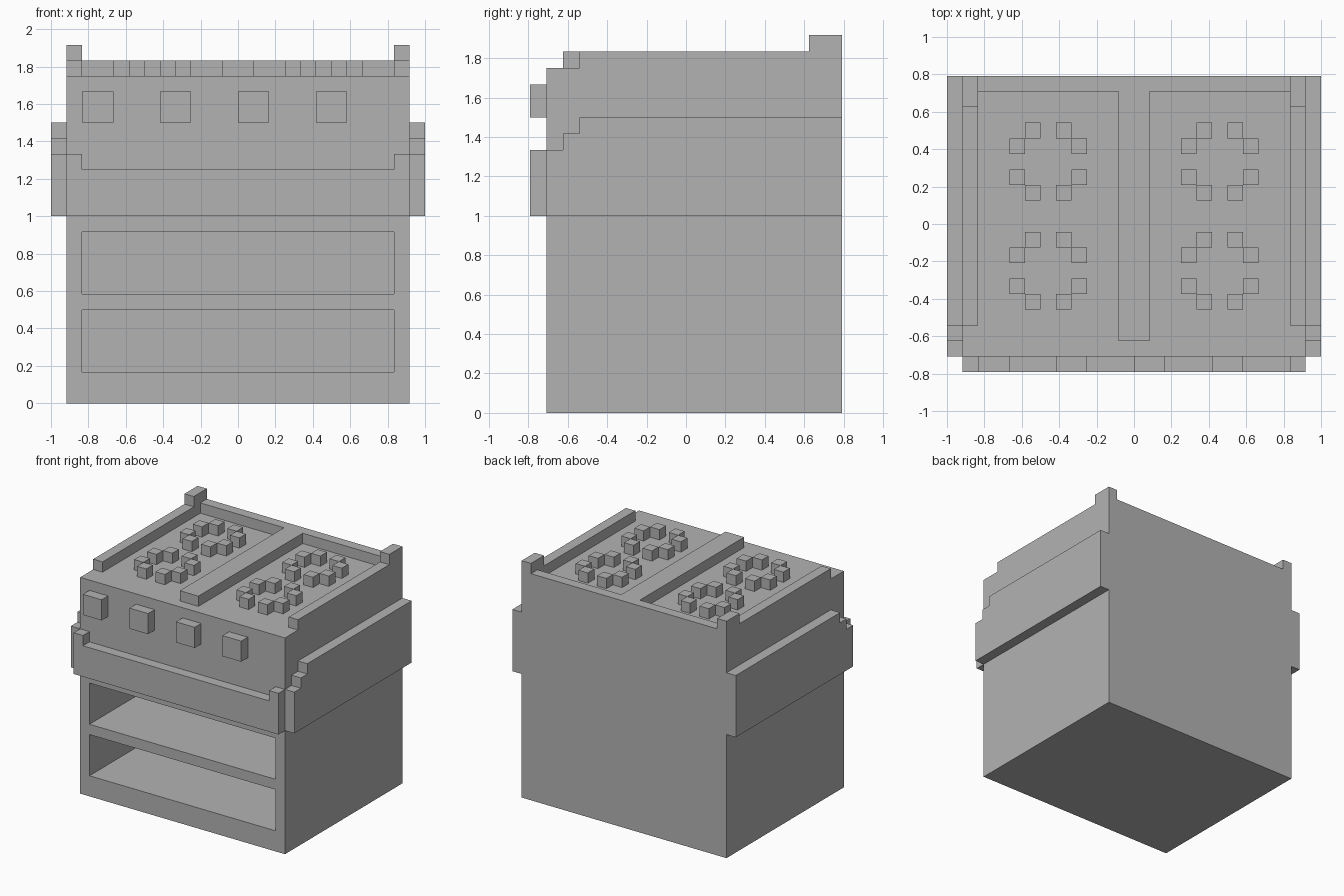
import bpy
import bmesh
from mathutils import Vector

U = 1 / 12  # one block of the grid

default = bpy.data.objects.get("Cube")
if default:
    bpy.data.objects.remove(default, do_unlink=True)

GREY = (0.45, 0.45, 0.45, 1)
grey = bpy.data.materials.new("plain_grey")
grey.use_nodes = True
grey.diffuse_color = GREY
grey.node_tree.nodes["Principled BSDF"].inputs["Base Color"].default_value = GREY


def finish(name, bm):
    bmesh.ops.recalc_face_normals(bm, faces=bm.faces[:])
    mesh = bpy.data.meshes.new(name)
    bm.to_mesh(mesh)
    bm.free()
    mesh.materials.append(grey)
    obj = bpy.data.objects.new(name, mesh)
    bpy.context.collection.objects.link(obj)
    return obj


def box(name, x, y, z):
    """Box from (low, high) block ranges on each axis."""
    bm = bmesh.new()
    bmesh.ops.create_cube(bm, size=1)
    for v in bm.verts:
        v.co = Vector([U * (r[0] if c < 0 else r[1]) for c, r in zip(v.co, (x, y, z))])
    return finish(name, bm)


def extrude(name, points, depth):
    """Extrude a flat outline, given in blocks, along a vector."""
    bm = bmesh.new()
    face = bm.faces.new([bm.verts.new(Vector(p) * U) for p in points])
    new = bmesh.ops.extrude_face_region(bm, geom=[face])["geom"]
    moved = [g for g in new if isinstance(g, bmesh.types.BMVert)]
    bmesh.ops.translate(bm, vec=Vector(depth) * U, verts=moved)
    return finish(name, bm)


FRONT, BACK = -8.5, 9.5

# Cabinet with two open oven compartments
cabinet = box("cabinet", (-11, 11), (FRONT, BACK), (0, 21))
for low in (2, 7):
    cutter = box("compartment_cutter", (-10, 10), (FRONT - 1, BACK - 1), (low, low + 4))
    cutter.hide_render = True
    cut = cabinet.modifiers.new("compartment", "BOOLEAN")
    cut.operation, cut.solver, cut.object = "DIFFERENCE", "EXACT", cutter
    bpy.context.view_layer.objects.active = cabinet
    bpy.ops.object.modifier_apply(modifier=cut.name)
    bpy.data.objects.remove(cutter, do_unlink=True)

# Front band with raised ends
band = [(-11, 12), (11, 12), (11, 16), (10, 16), (10, 15), (-10, 15), (-10, 16), (-11, 16)]
extrude("front_band", [(x, FRONT, z) for x, z in band], (0, -1, 0))

# Stepped side panels, top side rails and back posts
steps = [(-8.5, 12), (9.5, 12), (9.5, 18), (-6.5, 18), (-6.5, 17), (-7.5, 17), (-7.5, 16), (-8.5, 16)]
for side, s in (("left", 1), ("right", -1)):
    extrude(side + "_side_panel", [(11 * s, y, z) for y, z in steps], (s, 0, 0))
    rail = [(-6.5, 21), (9.5, 21), (9.5, 23), (7.5, 23), (7.5, 22), (-6.5, 22)]
    extrude(side + "_rail_and_post", [(10 * s, y, z) for y, z in rail], (s, 0, 0))

# Back rail and centre divider in one T shape
divider = [(-10, 9.5), (-10, 8.5), (-1, 8.5), (-1, -7.5), (1, -7.5), (1, 8.5), (10, 8.5), (10, 9.5)]
extrude("back_rail_and_divider", [(x, y, 21) for x, y in divider], (0, 0, 1))

# Control knobs
for i, x in enumerate((-10, -5, 0, 5)):
    box(f"knob_{i + 1}", (x, x + 2), (FRONT - 1, FRONT), (18, 20))

# Four burners, each a ring of eight blocks
for cx in (-5.5, 5.5):
    for cy in (-3, 4):
        for a, b in ((1, 2), (2, 1)):
            for sx in (-1, 1):
                for sy in (-1, 1):
                    x, y = cx + a * sx, cy + b * sy
                    box("burner_block", (x - 0.5, x + 0.5), (y - 0.5, y + 0.5), (21, 22))
